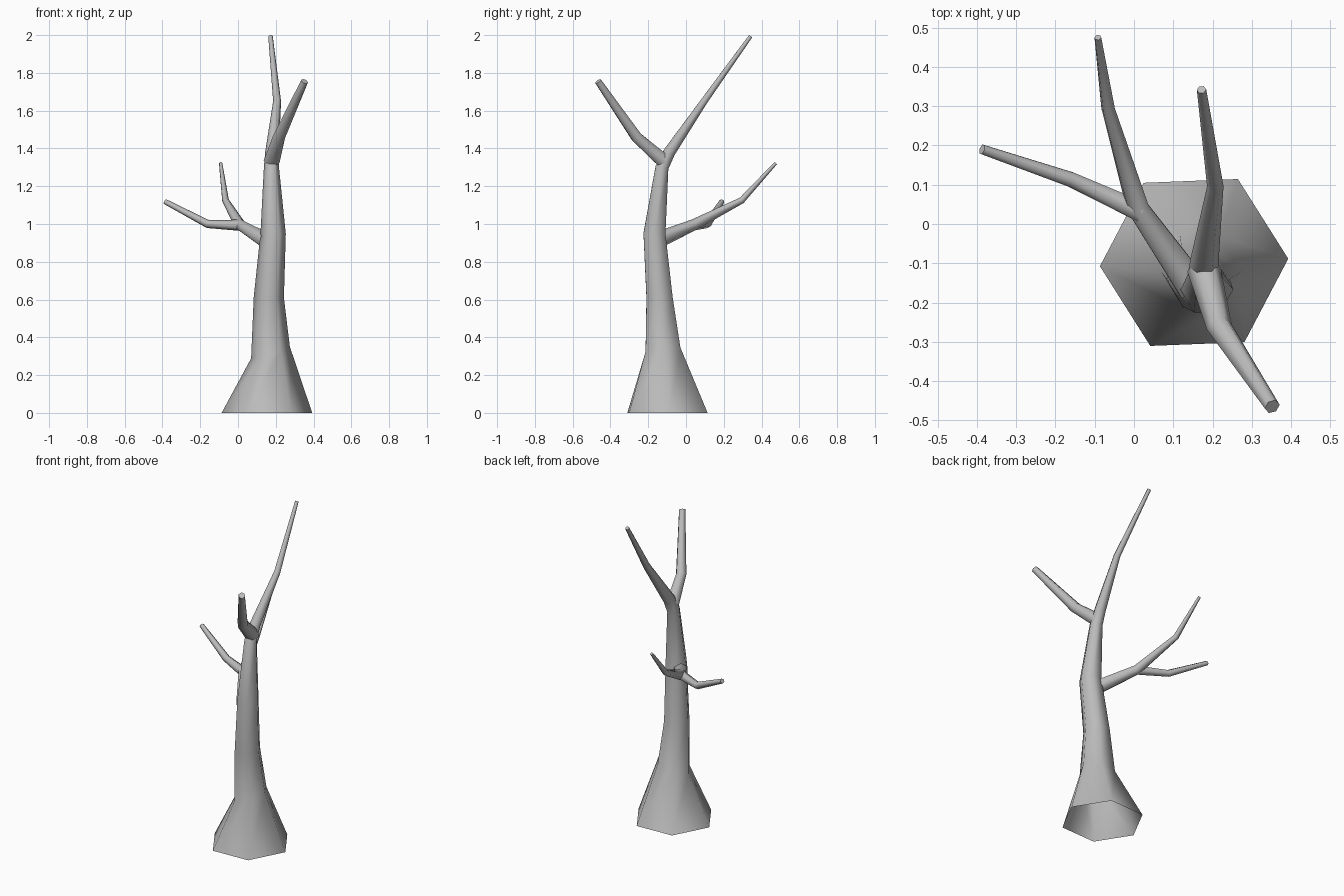
import bpy
import bmesh
import math
from mathutils import Vector

cube = bpy.data.objects.get("Cube")
if cube:
    bpy.data.objects.remove(cube, do_unlink=True)

GREY = 0.5
bark = bpy.data.materials.new("grey_bark")
bark.use_nodes = True
bark.diffuse_color = (GREY, GREY, GREY, 1)
bark.node_tree.nodes["Principled BSDF"].inputs["Base Color"].default_value = (GREY, GREY, GREY, 1)


def limb(name, path, axis, normals=None, sides=6):
    """Sweep a tapering polygon along path points of (x, y, z, radius); the start stays open."""
    normals = normals or {}
    points = [Vector(p[:3]) for p in path]
    side = Vector(axis)
    bm = bmesh.new()
    rings = []
    for i, p in enumerate(points):
        # Ring plane halves the bend unless a tilt is given
        ahead = (points[min(i + 1, len(points) - 1)] - p).normalized()
        behind = (p - points[max(i - 1, 0)]).normalized()
        n = Vector(normals.get(i, ahead + behind)).normalized()
        side = (side - n * side.dot(n)).normalized()
        other = n.cross(side)
        ring = []
        for k in range(sides):
            a = math.tau * k / sides
            ring.append(bm.verts.new(p + path[i][3] * (side * math.cos(a) + other * math.sin(a))))
        rings.append(ring)
    for low, high in zip(rings, rings[1:]):
        for k in range(sides):
            j = (k + 1) % sides
            bm.faces.new((low[k], low[j], high[j], high[k]))
    bm.faces.new(rings[-1])
    mesh = bpy.data.meshes.new(name)
    bm.to_mesh(mesh)
    bm.free()
    mesh.materials.append(bark)
    obj = bpy.data.objects.new(name, mesh)
    bpy.context.collection.objects.link(obj)
    bpy.ops.object.select_all(action='DESELECT')
    obj.select_set(True)
    bpy.context.view_layer.objects.active = obj
    bpy.ops.object.shade_smooth_by_angle(angle=math.radians(70))
    return obj


# Flared trunk running on into the tall back branch
limb("trunk_and_back_branch", [
    (0.153, -0.098, 0, 0.24),
    (0.172, -0.122, 0.32, 0.107),
    (0.163, -0.14, 0.61, 0.08),
    (0.186, -0.167, 0.95, 0.067),
    (0.177, -0.127, 1.30, 0.04),
    (0.18, -0.088, 1.38, 0.036),
    (0.207, 0.096, 1.65, 0.021),
    (0.172, 0.342, 1.994, 0.012),
], (1, 0.04, 0), {0: (0, 0, 1), 1: (-0.3, -0.12, 1), 2: (0, 0, 1)})

# Front branch from the crown fork
limb("front_branch", [
    (0.178, -0.115, 1.33, 0.043),
    (0.217, -0.262, 1.46, 0.033),
    (0.352, -0.465, 1.755, 0.02),
], (1, 0, 0))

# Side branch with its twig
limb("side_branch", [
    (0.15, -0.16, 0.91, 0.046),
    (0.01, 0.04, 0.995, 0.031),
    (-0.066, 0.295, 1.125, 0.018),
    (-0.092, 0.475, 1.322, 0.009),
], (0, 0, 1))

limb("side_twig", [
    (0.02, 0.03, 0.993, 0.03),
    (-0.16, 0.113, 1.0, 0.022),
    (-0.387, 0.19, 1.119, 0.014),
], (0, 0, 1))
